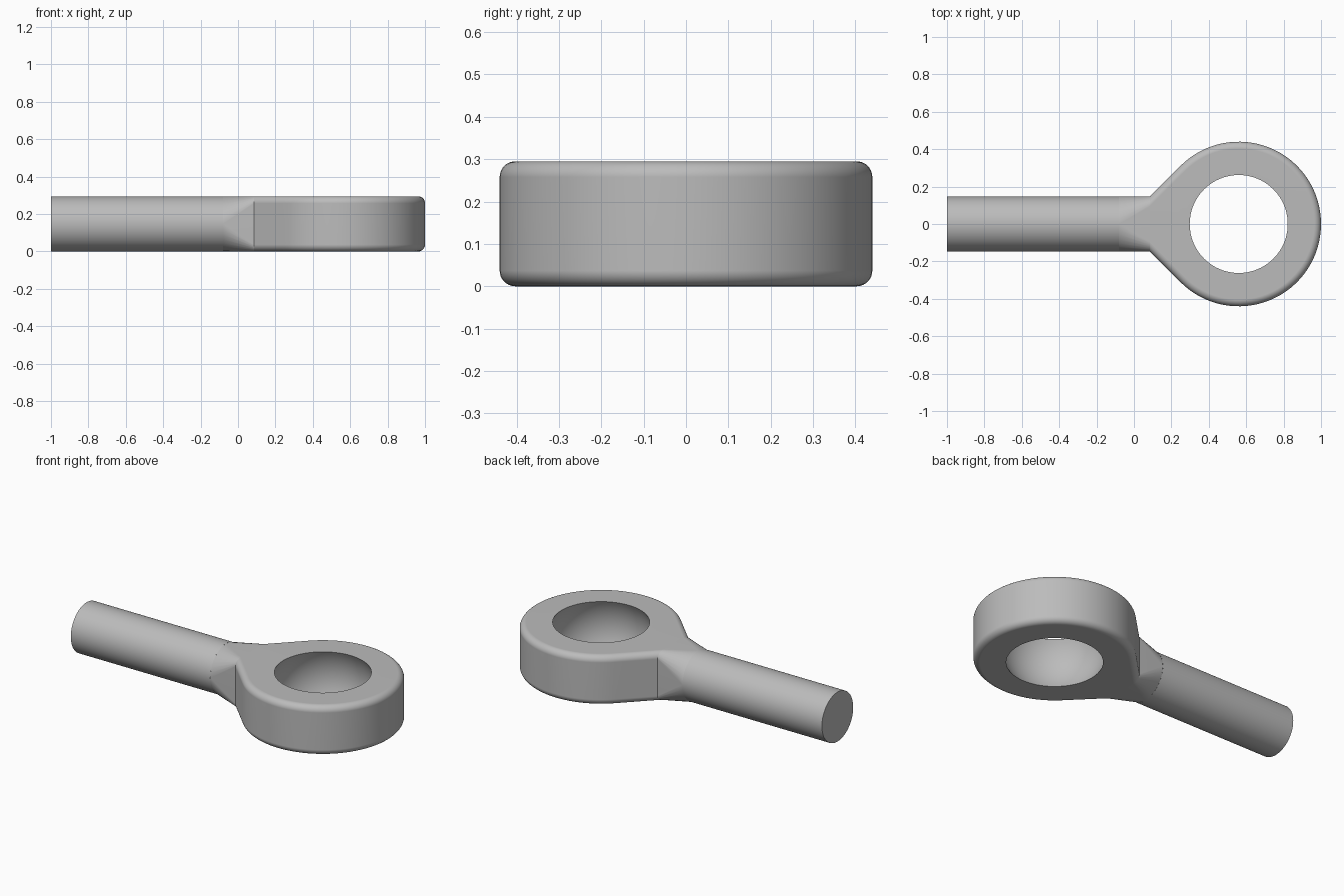
import bpy, bmesh
from math import sin, cos, pi, sqrt, atan2, radians

cube = bpy.data.objects.get("Cube")
if cube:
    bpy.data.objects.remove(cube)

CX, R, BORE = 0.56, 0.44, 0.262      # eye centre, outer radius, bore mouth radius
H = 0.1475                           # half thickness, also shank radius
FILLET, STEPS = 0.037, 8
NECK_START, NECK_END, SHANK_END = -0.08, 0.085, -1.0
SIDES = 64

steel = bpy.data.materials.new("steel_grey")
steel.use_nodes = True
steel.diffuse_color = (0.5, 0.5, 0.5, 1)
steel.node_tree.nodes["Principled BSDF"].inputs["Base Color"].default_value = (0.5, 0.5, 0.5, 1)


def finish(bm, name):
    bmesh.ops.remove_doubles(bm, verts=bm.verts, dist=1e-5)
    bmesh.ops.recalc_face_normals(bm, faces=bm.faces)
    mesh = bpy.data.meshes.new(name)
    bm.to_mesh(mesh)
    bm.free()
    mesh.materials.append(steel)
    obj = bpy.data.objects.new(name, mesh)
    bpy.context.collection.objects.link(obj)
    bpy.ops.object.select_all(action='DESELECT')
    obj.select_set(True)
    bpy.context.view_layer.objects.active = obj
    bpy.ops.object.shade_smooth_by_angle(angle=radians(30))
    weighted = obj.modifiers.new("weighted_normals", 'WEIGHTED_NORMAL')
    weighted.keep_sharp = True
    return obj


def loft(bm, loops, close_loops=False):
    """Join equal-length closed loops of points with quads."""
    rows = [[bm.verts.new(p) for p in loop] for loop in loops]
    pairs = list(zip(rows, rows[1:]))
    if close_loops:
        pairs.append((rows[-1], rows[0]))
    for a, b in pairs:
        for i in range(len(a)):
            j = (i + 1) % len(a)
            bm.faces.new((a[i], a[j], b[j], b[i]))
    return rows


def end_width(d):
    return NECK_END - CX + (R - d) * sqrt(2)


def outline(d):
    """Teardrop outline moved inwards by d, with its flat end at the neck."""
    r, w = R - d, end_width(d)
    pts = []
    for i in range(SIDES + 1):
        a = radians(-135 + 270 * i / SIDES)
        pts.append((CX + r * cos(a), r * sin(a)))
    x0, y0 = pts[-1]
    flank = [(x0 + (NECK_END - x0) * t / 6, y0 + (w - y0) * t / 6) for t in range(1, 7)]
    pts += flank
    pts += [(NECK_END, w - 2 * w * t / 6) for t in range(1, 6)]
    pts += [(x, -y) for x, y in reversed(flank)]
    return pts


# Eye head: filleted teardrop with a spherical bore
angles = [pi / 2 * i / STEPS for i in range(STEPS + 1)]
edge = [(FILLET * (1 - cos(a)), H - FILLET + FILLET * sin(a)) for a in angles]
edge = [(d, -z) for d, z in reversed(edge)] + edge
loops = [[(x, y, H + z) for x, y in outline(d)] for d, z in edge]
ball = sqrt(BORE ** 2 + H ** 2)
for i in range(17):
    z = H - 2 * H * i / 16
    r = sqrt(ball ** 2 - z ** 2)
    bearings = [atan2(y, x - CX) for x, y in outline(0)]
    loops.append([(CX + r * cos(a), r * sin(a), H + z) for a in bearings])
bm = bmesh.new()
loft(bm, loops, close_loops=True)
hidden = [f for f in bm.faces if all(abs(v.co.x - NECK_END) < 1e-5 for v in f.verts)]
bmesh.ops.delete(bm, geom=hidden, context='FACES')
finish(bm, "eye_head")

# Neck: rounded square blending into the round shank
square, circle = [], []
for sy, sz in ((1, 1), (-1, 1), (-1, -1), (1, -1)):
    for a in (angles if sy * sz > 0 else reversed(angles)):
        y = end_width(FILLET * (1 - cos(a)))
        z = H - FILLET + FILLET * sin(a)
        square.append((NECK_END, sy * y, H + sz * z))
        circle.append((NECK_START, sy * H * cos(a), H + sz * H * sin(a)))
bm = bmesh.new()
rows = [[bm.verts.new(p) for p in loop] for loop in (square, circle)]
for i in range(len(square)):
    j = (i + 1) % len(square)
    if (i + 1) % (STEPS + 1):
        bm.faces.new((rows[0][i], rows[0][j], rows[1][j], rows[1][i]))
    else:
        bm.faces.new((rows[0][i], rows[0][j], rows[1][i]))
finish(bm, "neck")

# Shank: plain round bar with a flat end
bm = bmesh.new()
bar = []
for x in (NECK_START, SHANK_END):
    bar.append([(x, H * cos(2 * pi * i / SIDES), H + H * sin(2 * pi * i / SIDES))
                for i in range(SIDES)])
rows = loft(bm, bar)
bm.faces.new(rows[1])
finish(bm, "shank")
